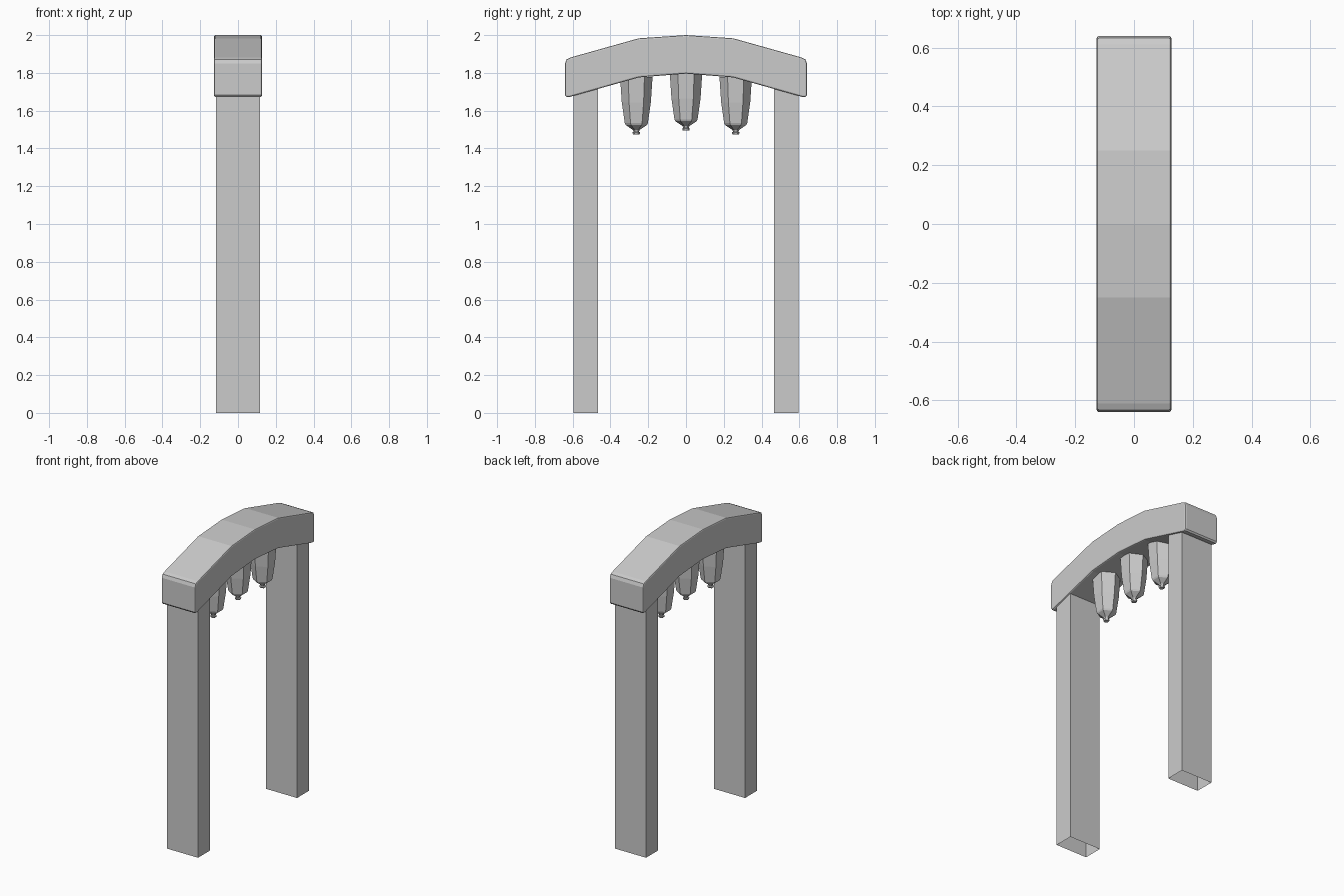
import bpy, bmesh, math

if "Cube" in bpy.data.objects:
    bpy.data.objects.remove(bpy.data.objects["Cube"])


def make_object(name, bm):
    bmesh.ops.recalc_face_normals(bm, faces=bm.faces)
    mesh = bpy.data.meshes.new(name)
    bm.to_mesh(mesh)
    bm.free()
    ob = bpy.data.objects.new(name, mesh)
    bpy.context.collection.objects.link(ob)
    return ob


# Arched beam: side profile (y, z) mirrored, extruded along x, rims softened
def beam():
    half_top = [(0.25, 1.983), (0.61, 1.882), (0.632, 1.872), (0.64, 1.85)]
    half_bottom = [(0.64, 1.682), (0.632, 1.672), (0.615, 1.673), (0.25, 1.776)]
    right = half_top + half_bottom
    left = [(-y, z) for y, z in reversed(right)]
    profile = [(0, 2.0)] + right + [(0, 1.796)] + left
    bm = bmesh.new()
    face = bm.faces.new([bm.verts.new((-0.127, y, z)) for y, z in profile])
    ext = bmesh.ops.extrude_face_region(bm, geom=[face], use_keep_orig=True)
    bmesh.ops.translate(bm, vec=(0.254, 0, 0),
                        verts=[v for v in ext["geom"] if isinstance(v, bmesh.types.BMVert)])
    bmesh.ops.recalc_face_normals(bm, faces=bm.faces)
    rims = [e for e in bm.edges if abs(e.verts[0].co.x - e.verts[1].co.x) < 1e-5]
    bmesh.ops.bevel(bm, geom=rims, offset=0.008, segments=2, profile=0.5,
                    affect='EDGES', clamp_overlap=True)
    make_object("arched_beam", bm)


# Square post: open-bottomed box reaching up into the beam
def post(name, yc):
    bm = bmesh.new()
    bmesh.ops.create_cube(bm, size=1)
    bm.normal_update()
    bmesh.ops.delete(bm, geom=[f for f in bm.faces if f.normal.z < -0.5], context='FACES')
    h = 1.73
    for v in bm.verts:
        v.co.x *= 0.234
        v.co.y = v.co.y * 0.13 + yc
        v.co.z = (v.co.z + 0.5) * h
    make_object(name, bm)


# Hanging lantern: six-sided stacked rings (radius, height above tip)
def lantern(name, yc, tip):
    rings = [(0.086, 0.305), (0.077, 0.17), (0.061, 0.06), (0.056, 0.05),
             (0.018, 0.024), (0.014, 0.014), (0.021, 0.011), (0.017, 0.0)]
    bm = bmesh.new()
    loops = [[bm.verts.new((r * math.sin(i * math.pi / 3),
                            yc + r * math.cos(i * math.pi / 3), tip + h))
              for i in range(6)] for r, h in rings]
    for a, b in zip(loops, loops[1:]):
        for i in range(6):
            j = (i + 1) % 6
            bm.faces.new((a[i], a[j], b[j], b[i]))
    bm.faces.new(loops[0])
    bm.faces.new(loops[-1])
    make_object(name, bm)


beam()
post("left_post", -0.53)
post("right_post", 0.53)
lantern("lantern_left", -0.263, 1.474)
lantern("lantern_middle", 0, 1.494)
lantern("lantern_right", 0.263, 1.474)
